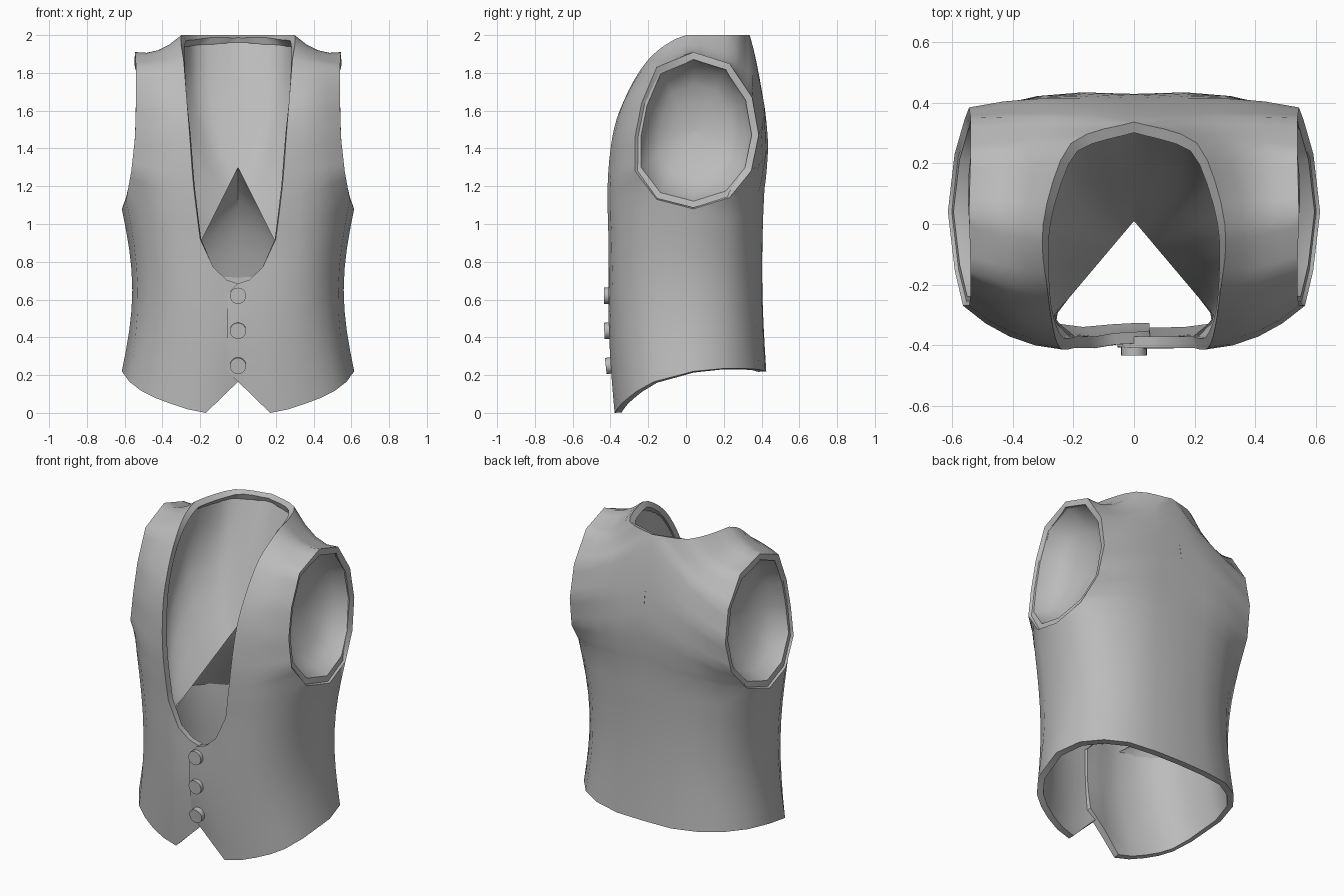
import bpy, bmesh, math
from mathutils import Vector as V

if "Cube" in bpy.data.objects:
    bpy.data.objects.remove(bpy.data.objects["Cube"])

cloth = bpy.data.materials.new("grey_cloth")
cloth.use_nodes = True
grey = (0.5, 0.5, 0.5, 1)
cloth.diffuse_color = grey
cloth.node_tree.nodes["Principled BSDF"].inputs["Base Color"].default_value = grey


def finish(bm, name, thickness=0.0):
    """Turn a bmesh into a smooth shaded object, thickened inward if asked."""
    bmesh.ops.remove_doubles(bm, verts=bm.verts, dist=0.0005)
    bmesh.ops.recalc_face_normals(bm, faces=bm.faces)
    back = max(bm.faces, key=lambda f: f.calc_center_median().y)
    if thickness and back.normal.y < 0:
        bmesh.ops.reverse_faces(bm, faces=bm.faces)
    mesh = bpy.data.meshes.new(name)
    bm.to_mesh(mesh)
    bm.free()
    ob = bpy.data.objects.new(name, mesh)
    bpy.context.collection.objects.link(ob)
    mesh.materials.append(cloth)
    bpy.ops.object.select_all(action="DESELECT")
    ob.select_set(True)
    bpy.context.view_layer.objects.active = ob
    if thickness:
        mod = ob.modifiers.new("cloth_thickness", "SOLIDIFY")
        mod.thickness, mod.offset = thickness, -1
        bpy.ops.object.modifier_apply(modifier=mod.name)
    bpy.ops.object.shade_smooth_by_angle(angle=math.radians(42))
    return ob


def add_grid(bm, rows):
    verts = [[bm.verts.new(p) for p in row] for row in rows]
    for a, b in zip(verts, verts[1:]):
        for i in range(len(a) - 1):
            bm.faces.new((a[i], a[i + 1], b[i + 1], b[i]))


def mirror(p, back=0):
    return V((-p.x, p.y + back, p.z))


def add_both(bm, rows):
    add_grid(bm, rows)
    add_grid(bm, [[mirror(p) for p in row] for row in rows])


def refine(pts, smooth, times=2):
    """Add a midpoint on every span, curved or straight."""
    for _ in range(times):
        out = []
        for i in range(len(pts) - 1):
            p, q = pts[i], pts[i + 1]
            mid = (p + q) / 2
            if smooth:
                before, after = pts[max(i - 1, 0)], pts[min(i + 2, len(pts) - 1)]
                mid = mid * 1.125 - (before + after) / 16
            out += [p, mid]
        pts = out + [pts[-1]]
    return pts


def points(*coords):
    return [V(c) for c in coords]


# Neck edge: front opening, shoulder, collar, then down the centre back
neck = points((.2, -.41, .92), (.235, -.415, 1.2), (.255, -.39, 1.46), (.27, -.33, 1.65),
              (.288, -.2, 1.87), (.3, 0, 2), (.208, .267, 2), (0, .337, 2),
              (0, .405, 1.68), (0, .43, 1.45), (0, .415, 1.2))
# Armhole edge from front armpit over the shoulder to back armpit
arm = points((.592, -.155, 1.13), (.565, -.27, 1.28), (.545, -.27, 1.46), (.54, -.235, 1.64),
             (.54, -.155, 1.83), (.545, .04, 1.91), (.54, .23, 1.85), (.54, .35, 1.67),
             (.545, .385, 1.47), (.56, .345, 1.28), (.593, .23, 1.14))
# Fullness of the cloth between neck and arm
bump = points((.035, -.066, 0), (.01, -.03, 0), (.01, -.025, 0), (0, -.025, .015),
              (0, -.01, 0), (0, 0, -.035), (0, 0, -.065), (0, .01, -.04),
              (.03, .02, 0), (.04, .035, 0), (.045, .062, 0))
armpit = V((.615, .04, 1.08))
neck_edge = refine(neck, True)
for p in neck_edge:
    p.x, p.z = max(p.x, 0), min(p.z, 2)

# Upper panels: ribs from neck edge to armhole
ribs = []
for n, a, b in zip(neck_edge, refine(arm, False), refine(bump, True)):
    ribs.append([n.lerp(a, u) + b * 4 * u * (1 - u) for u in (0, .25, .5, .75, 1)])

# Lower panels: from the ribs, neckline and armpit down to the hem
placket = points((-.055, -.405, .63), (0, -.41, .685), (.06, -.41, .705), (.13, -.41, .77))
top = placket + ribs[0] + [armpit] + ribs[-1][::-1]
hem = points((-.055, -.38, .22), (0, -.38, .165), (.06, -.38, .107), (.17, -.378, 0),
             (.27, -.365, .02), (.36, -.34, .05), (.44, -.305, .08), (.51, -.26, .115),
             (.575, -.17, .165), (.615, .04, .22), (.575, .2, .235), (.485, .31, .235),
             (.36, .385, .23), (.19, .42, .22), (0, .425, .22))


def panel_point(i, t):
    c = top[i].lerp(hem[i], t)
    wave = math.sin(math.pi * t)
    if i > 2:
        c.x *= 1 - .09 * wave
    if c.y < -.2:
        c.y -= .012 * wave
    if c.y > 0:
        c.y *= 1 - .04 * wave
    return c


lower = [[panel_point(i, r / 8) for i in range(len(top))] for r in range(9)]

# Vest shell: both sides joined at the back, right front tucked under the left
bm = bmesh.new()
add_both(bm, ribs)
add_grid(bm, lower)
tuck = {0: .015, 1: .015, 2: .012}
add_grid(bm, [[mirror(p, tuck.get(i, 0)) for i, p in enumerate(row)] for row in lower])
finish(bm, "vest_shell", .038)

# Neck lining: hollow sheet from the neckline to an arched lower edge
apex, foot = V((0, .01, 1.3)), V((.27, -.31, .76))
rim = neck_edge[28::-1]
sheet = []
for k, p in enumerate(rim):
    f = k / (len(rim) - 1)
    start = p - V((0, p.y, max(p.z - 1.6, 0))).normalized() * .033
    start.x += .008 * min(1, k / 4)
    end = apex.lerp(foot, f)
    full = V((.13, .04, 0)) * math.sin(math.pi * f)
    sheet.append([start.lerp(end, u / 6) + full * math.sin(math.pi * u / 6) for u in range(7)])
bm = bmesh.new()
add_both(bm, sheet)
finish(bm, "neck_lining")

# Waist lining: dome from the arched edge down to a level line inside the body
dome = []
columns = range(len(top) - 1, 3, -1)
for k, i in enumerate(columns):
    f = k / (len(columns) - 1)
    wall = panel_point(i, (top[i].z - .7) / (top[i].z - hem[i].z))
    out = V((wall.x, wall.y, 0)).normalized()
    wall -= out * .034
    edge = apex.lerp(foot, f)
    full = (out * .05 + V((0, 0, .08))) * (1 - f)
    dome.append([edge.lerp(wall, u / 6) + full * math.sin(math.pi * u / 6) for u in range(7)])
bm = bmesh.new()
add_both(bm, dome)
finish(bm, "waist_lining")

# Armhole linings: a narrow lip and a shallow bowl inside each armhole
loop = arm + [armpit, arm[0]]
centre = V((.55, .045, 1.49))
for side, name in ((1, "left_armhole_lining"), (-1, "right_armhole_lining")):
    rows = []
    for s in (.985, .9, .8, .6, .4, .2, .01):
        depth = .012 + .17 * math.sqrt(max(0, 1 - (s / .9) ** 2))
        ring = [centre.lerp(p, s) - V((depth, 0, 0)) for p in loop]
        rows.append([V((side * p.x, p.y, p.z)) for p in ring])
    bm = bmesh.new()
    add_grid(bm, rows)
    bm.faces.new([bm.verts.new(p) for p in rows[-1][:-1]])
    finish(bm, name)

# Buttons
for i, (z, y) in enumerate(((.62, -.418), (.435, -.416), (.25, -.408))):
    bm = bmesh.new()
    bmesh.ops.create_cone(bm, cap_ends=True, segments=20, radius1=.043, radius2=.043, depth=.034)
    ob = finish(bm, f"button_{i + 1}")
    ob.location = (0, y, z)
    ob.rotation_euler.x = math.radians(90 + 3 * i)
